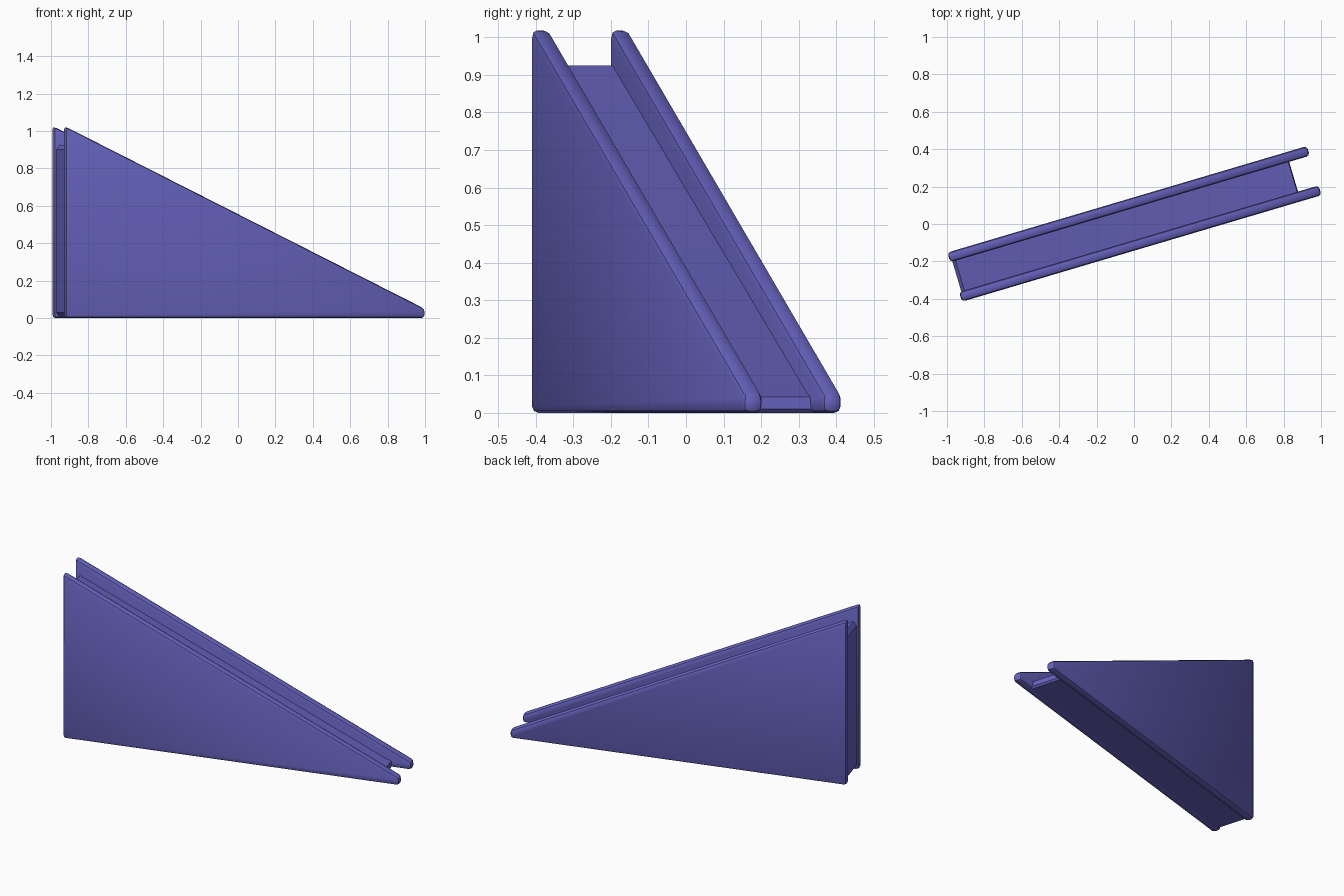
import bpy, bmesh, math

if "Cube" in bpy.data.objects:
    bpy.data.objects.remove(bpy.data.objects["Cube"])

blue = bpy.data.materials.new("violet blue")
blue.diffuse_color = (0.135, 0.125, 0.52, 1)
blue.use_nodes = True
blue.node_tree.nodes["Principled BSDF"].inputs["Base Color"].default_value = blue.diffuse_color

YAW = math.radians(16.5)


def wedge(name, profile, v0, v1, bevel, segments):
    """Extrude a side profile (length, height) from v0 to v1 across the width."""
    bm = bmesh.new()
    a = [bm.verts.new((u, v0, z)) for u, z in profile]
    b = [bm.verts.new((u, v1, z)) for u, z in profile]
    n = len(profile)
    bm.faces.new(a)
    bm.faces.new(b[::-1])
    for i in range(n):
        j = (i + 1) % n
        bm.faces.new((a[i], b[i], b[j], a[j]))
    bmesh.ops.recalc_face_normals(bm, faces=bm.faces[:])
    if bevel:
        bmesh.ops.bevel(bm, geom=bm.edges[:], offset=bevel, segments=segments,
                        profile=0.5, affect='EDGES', clamp_overlap=True)
    me = bpy.data.meshes.new(name)
    bm.to_mesh(me)
    bm.free()
    ob = bpy.data.objects.new(name, me)
    bpy.context.collection.objects.link(ob)
    me.materials.append(blue)
    ob.rotation_euler.z = YAW
    bpy.ops.object.select_all(action='DESELECT')
    ob.select_set(True)
    bpy.context.view_layer.objects.active = ob
    bpy.ops.object.shade_smooth_by_angle(angle=math.radians(30))
    return ob


# Two raised triangular side walls with softened edges
wall = [(-1.0, 0), (-1.0, 1.025), (1.005, 0.05), (1.005, 0)]
wedge("front_side_wall", wall, -0.137, -0.083, 0.018, 2)
wedge("back_side_wall", wall, 0.083, 0.137, 0.018, 2)

# Recessed sloping ramp between the walls, with a small lip at the low end
ramp = [(-0.965, 0), (-0.988, 0.03), (-0.988, 0.90), (-0.97, 0.925),
        (0.855, 0.052), (0.885, 0.042), (0.89, 0.01), (0.88, 0)]
wedge("ramp_floor", ramp, -0.095, 0.095, 0, 1)
